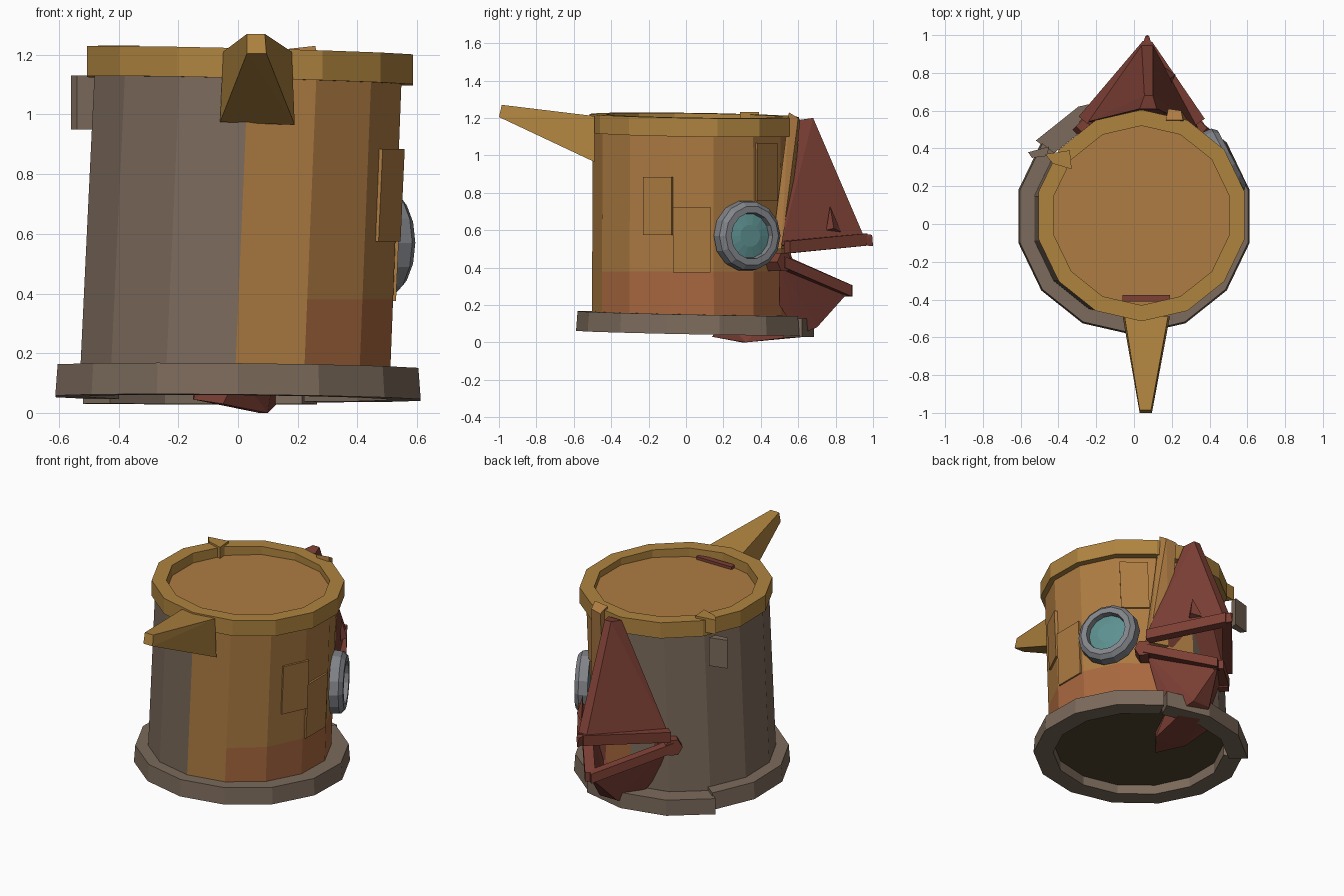
import bpy, bmesh
from math import sin, cos, pi, radians
from mathutils import Vector, Matrix

if "Cube" in bpy.data.objects:
    bpy.data.objects.remove(bpy.data.objects["Cube"])

N = 14


def material(name, rgb):
    m = bpy.data.materials.new(name)
    m.diffuse_color = (*rgb, 1)
    m.use_nodes = True
    m.node_tree.nodes["Principled BSDF"].inputs["Base Color"].default_value = m.diffuse_color
    return m


ORANGE = material("orange", (0.42, 0.20, 0.055))
RUST = material("rust", (0.40, 0.14, 0.05))
GOLD = material("gold", (0.43, 0.23, 0.05))
TAUPE = material("taupe", (0.20, 0.145, 0.105))
DARK = material("dark_brown", (0.08, 0.06, 0.03))
RED = material("red", (0.20, 0.05, 0.035))
STEEL = material("steel", (0.22, 0.23, 0.25))
TEAL = material("teal", (0.11, 0.28, 0.28))


def finish(name, bm, mats):
    bmesh.ops.recalc_face_normals(bm, faces=bm.faces)
    me = bpy.data.meshes.new(name)
    bm.to_mesh(me)
    bm.free()
    for m in mats:
        me.materials.append(m)
    ob = bpy.data.objects.new(name, me)
    bpy.context.collection.objects.link(ob)
    return ob


def hull(name, pts, mat, open_dir=None, thick=0.02):
    """Convex solid around points; with open_dir it becomes a shell open on that side."""
    bm = bmesh.new()
    for p in pts:
        bm.verts.new(p)
    bmesh.ops.convex_hull(bm, input=bm.verts[:])
    bmesh.ops.recalc_face_normals(bm, faces=bm.faces)
    bmesh.ops.dissolve_limit(bm, angle_limit=0.02, verts=bm.verts[:], edges=bm.edges[:])
    if open_dir:
        gone = [f for f in bm.faces if f.normal.dot(Vector(open_dir)) > 0.75]
        bmesh.ops.delete(bm, geom=gone, context='FACES')
    ob = finish(name, bm, [mat])
    if open_dir:
        s = ob.modifiers.new("thickness", 'SOLIDIFY')
        s.thickness = thick
    return ob


def bar(name, p, q, w, h, mat):
    """Box section running from p to q."""
    p, q = Vector(p), Vector(q)
    side = (q - p).cross(Vector((0, 0, 1))).normalized() * w / 2
    up = Vector((0, 0, h / 2))
    return hull(name, [e + s * side + t * up for e in (p, q) for s in (-1, 1) for t in (-1, 1)], mat)


def arc_band(name, c, ro, ri, z0, z1, tilt, k0, k1, mat, flare=0.0):
    """Faceted band of rectangular section from step k0 to step k1 (N steps to a turn)."""
    bm = bmesh.new()
    rows = []
    full = k1 - k0 == N
    for k in range(k0, k1 + (0 if full else 1)):
        a = -pi / 2 + k * 2 * pi / N
        row = []
        for r, z in ((ro + flare, z0), (ro, z1), (ri, z1), (ri, z0)):
            x, y = c[0] + r * cos(a), c[1] + r * sin(a)
            row.append(bm.verts.new((x, y, z + tilt[0] * x + tilt[1] * y)))
        rows.append(row)
    count = len(rows)
    for i in range(count if full else count - 1):
        a, b = rows[i], rows[(i + 1) % count]
        for j in range(4):
            bm.faces.new((a[j], b[j], b[(j + 1) % 4], a[(j + 1) % 4]))
    if not full:
        bm.faces.new(rows[0])
        bm.faces.new(rows[-1])
    return finish(name, bm, [mat])


# body: leaning faceted drum, taupe on the left and orange on the right
bm = bmesh.new()
levels = []
for t in (0, 0.25, 1):
    cx, r = -0.01 + 0.045 * t, 0.533 - 0.005 * t
    levels.append([bm.verts.new((cx + r * sin(k * 2 * pi / N), 0.03 - r * cos(k * 2 * pi / N),
                                 0.12 + 1.04 * t)) for k in range(N)])
for i in range(2):
    for k in range(N):
        j = (k + 1) % N
        f = bm.faces.new((levels[i][k], levels[i][j], levels[i + 1][j], levels[i + 1][k]))
        f.material_index = 1 if k >= N // 2 else (2 if i == 0 and k > 0 else 0)
bm.faces.new(levels[2])
bm.faces.new(levels[0]).material_index = 3
finish("body", bm, [ORANGE, TAUPE, RUST, DARK])

# rims, the lower one broken at the back
arc_band("top_rim", (0.04, 0.045), 0.56, 0.475, 1.115, 1.215, (-0.025, -0.015), 0, N, GOLD)
arc_band("bottom_rim", (0, 0.04), 0.62, 0.51, 0.05, 0.155, (-0.01, -0.02), -5, 6, TAUPE, 0.008)
arc_band("broken_rim_piece", (-0.015, 0.04), 0.645, 0.53, 0.035, 0.135, (0, -0.01), 6, 9, TAUPE)

# splinters and boards at the breaks
hull("rim_splinter", [(x, y, z) for x, y in ((-0.47, 0.37), (-0.43, 0.32), (-0.34, 0.39), (-0.33, 0.29))
                      for z in (1.14, 1.232)], GOLD)
hull("rim_end", [(x, y, z) for x, y in ((-0.56, 0.38), (-0.54, 0.35), (-0.45, 0.41), (-0.46, 0.36))
                 for z in (0.95, 1.13)], TAUPE)
hull("back_board", [(0.17, 0.55, 1.22), (0.26, 0.55, 1.23), (0.18, 0.61, 1.19), (0.25, 0.60, 1.20),
                    (0.18, 0.50, 0.5), (0.30, 0.46, 0.5), (0.19, 0.55, 0.5), (0.31, 0.51, 0.5)], ORANGE)

# front spike
hull("front_spike", [(-0.05, -0.49, 1.21), (0.18, -0.49, 1.21), (-0.06, -0.49, 0.975), (0.19, -0.49, 0.965),
                     (0.03, -0.985, 1.27), (0.09, -0.985, 1.27), (0.03, -1, 1.205), (0.095, -1, 1.205)], GOLD)
hull("spike_plate", [(x, y, z) for x in (-0.06, 0.19) for y in (-0.41, -0.375) for z in (1.1, 1.178)], RED)

# patches lying on the right-hand facets
for i, (k, s, z, w, h) in enumerate(((2, 0.05, 0.73, 0.17, 0.31), (3, 0.0, 0.55, 0.2, 0.35),
                                     (5, -0.01, 0.91, 0.17, 0.31))):
    a = -pi / 2 + (k + 0.5) * 2 * pi / N
    lean = -0.01 + 0.045 * (z - 0.12)
    n, t = Vector((cos(a), sin(a), 0)), Vector((-sin(a), cos(a), 0))
    mid = Vector((lean, 0.03, z)) + n * 0.519 + t * s
    hull(f"patch_{i + 1}", [mid + n * d + t * u * w / 2 + Vector((0.045 * v * h / 2, 0, v * h / 2))
                            for d in (-0.01, 0.009) for u in (-1, 1) for v in (-1, 1)], ORANGE)


# round window: lathed bezel and glass, turned to face outward
def lathe(name, profile, sides, mat, closed):
    bm = bmesh.new()
    rings = [[bm.verts.new((d, r * cos(k * 2 * pi / sides), r * sin(k * 2 * pi / sides)))
              for k in range(sides)] for r, d in profile]
    for i in range(len(rings) if closed else len(rings) - 1):
        a, b = rings[i], rings[(i + 1) % len(rings)]
        for k in range(sides):
            j = (k + 1) % sides
            bm.faces.new((a[k], a[j], b[j], b[k]))
    if not closed:
        bm.faces.new(rings[0])
        bm.faces.new(rings[-1])
    ob = finish(name, bm, [mat])
    ob.matrix_world = Matrix.Translation((0.475, 0.33, 0.57)) @ Matrix.Rotation(radians(28), 4, 'Z')
    return ob


lathe("window_bezel", [(0.19, -0.03), (0.185, 0.025), (0.16, 0.05), (0.125, 0.05), (0.112, -0.03)], 14, STEEL, True)
lathe("window_glass", [(0.12, -0.03), (0.12, 0.015), (0.06, 0.028)], 14, TEAL, False)

# upper beak: hollow cone with a V-shaped lip
hull("upper_beak", [(-0.25, 0.54, 0.52), (0.34, 0.51, 0.52), (0.04, 0.95, 0.57), (0.10, 0.95, 0.57),
                    (0.03, 0.61, 1.19), (0.12, 0.61, 1.19), (0.055, 0.68, 1.20), (0.10, 0.68, 1.20)],
     RED, (0, 0, -1))
for side, x, y in (("left", -0.27, 0.55), ("right", 0.35, 0.54)):
    bar(f"upper_lip_{side}", (x, y, 0.51), (0.07, 0.95, 0.55), 0.06, 0.065, RED)
    bar(f"lower_lip_{side}", (x, y - 0.03, 0.43), (0.07, 0.87, 0.275), 0.06, 0.06, RED)
    hinge = Vector((x, y - 0.03, 0.43))
    out = Vector((0.6 if x > 0 else -0.6, 0.6, 0)).normalized()
    ring = [out.cross(Vector((0, 0, 1))) * cos(k * pi / 3) * 0.055 + Vector((0, 0, sin(k * pi / 3) * 0.055))
            for k in range(6)]
    hull(f"hinge_{side}", [hinge + v + out * d for v in ring for d in (-0.1, 0.025)], RED)
hull("upper_lip_tip", [(0.04, 0.93, 0.52), (0.10, 0.93, 0.52), (0.04, 0.93, 0.58), (0.10, 0.93, 0.58),
                       (0.07, 1.0, 0.515), (0.06, 0.995, 0.575), (0.08, 0.995, 0.575)], RED)

# small fin on the beak flank
hull("beak_fin", [(0.20, 0.75, 0.60), (0.16, 0.83, 0.59), (0.19, 0.77, 0.73), (0.22, 0.79, 0.61)], RED)

# lower beak and the piece that pokes under the base
hull("lower_beak", [(-0.24, 0.52, 0.42), (0.32, 0.50, 0.42), (0.07, 0.87, 0.27), (0.07, 0.78, 0.19),
                    (0.0, 0.70, 0.08), (0.12, 0.70, 0.08), (-0.06, 0.60, 0.04), (0.15, 0.60, 0.04),
                    (-0.15, 0.52, 0.2), (0.24, 0.5, 0.2)], RED, (0, 0.4, 0.92))
hull("beak_root", [(-0.15, 0.50, 0.06), (-0.15, 0.3, 0.045), (-0.05, 0.14, 0.03), (0.07, 0.30, 0.0),
                   (0.10, 0.32, 0.0), (0.13, 0.58, 0.03), (0.0, 0.64, 0.03), (-0.12, 0.45, 0.13),
                   (0.12, 0.45, 0.13), (0.0, 0.2, 0.13)], RED)
